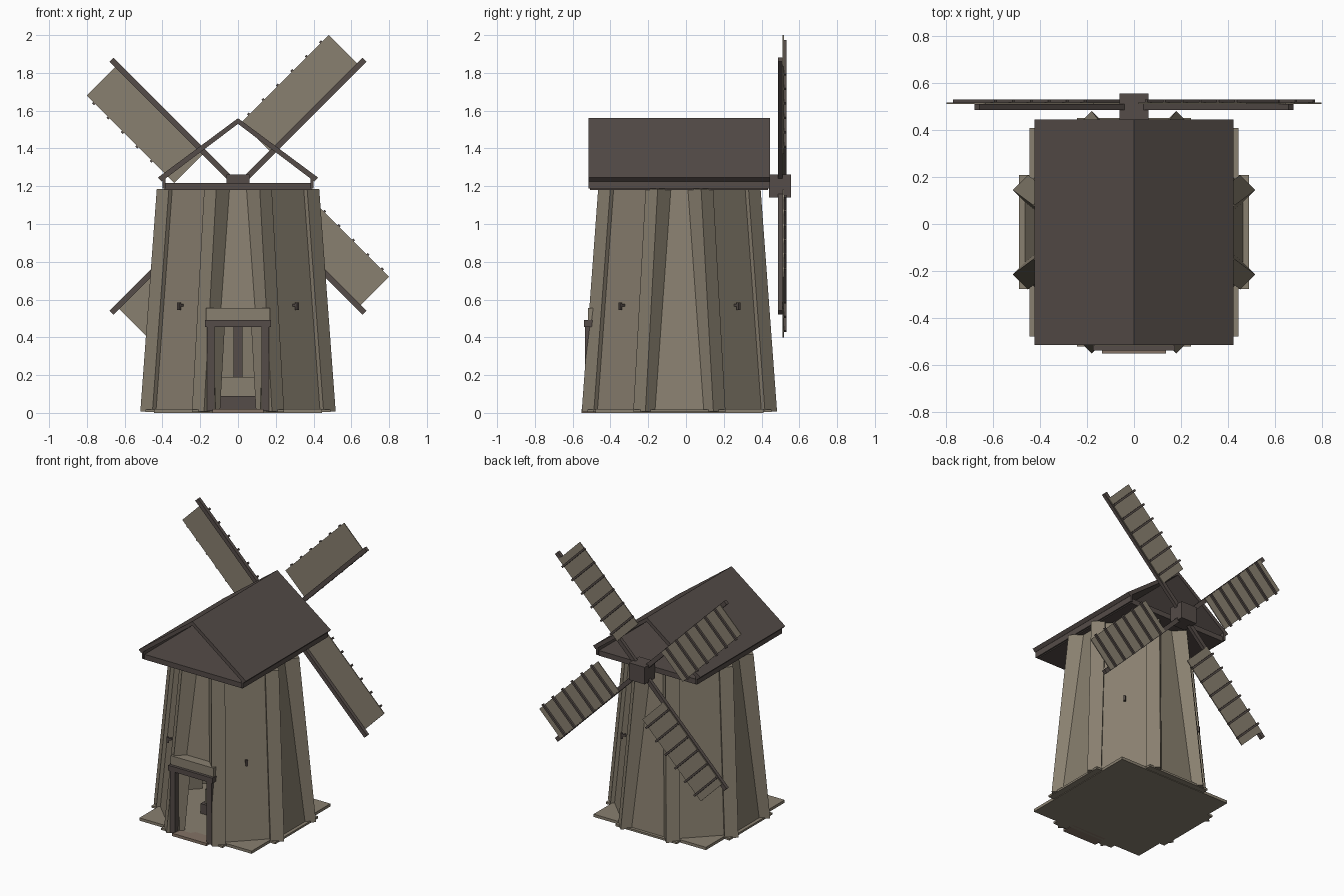
import bpy, bmesh, math
from mathutils import Matrix, Vector

cube = bpy.data.objects.get("Cube")
if cube:
    bpy.data.objects.remove(cube, do_unlink=True)


def material(name, rgb):
    m = bpy.data.materials.new(name)
    m.use_nodes = True
    m.diffuse_color = (*rgb, 1)
    m.node_tree.nodes["Principled BSDF"].inputs["Base Color"].default_value = (*rgb, 1)
    return m


PLASTER = material("khaki boards", (0.25, 0.215, 0.16))
TIMBER = material("dark brown timber", (0.09, 0.072, 0.065))
STEP = material("pinkish wood", (0.23, 0.17, 0.13))

CY = -0.035          # tower centre in y
TOP = 1.185          # tower height
HUB = Vector((0, 0.5, 1.2))


def finish(name, bm, mat, matrix=Matrix()):
    bmesh.ops.transform(bm, matrix=matrix, verts=bm.verts)
    bmesh.ops.recalc_face_normals(bm, faces=bm.faces)
    me = bpy.data.meshes.new(name)
    bm.to_mesh(me)
    bm.free()
    me.materials.append(mat)
    ob = bpy.data.objects.new(name, me)
    bpy.context.collection.objects.link(ob)
    return ob


def box(name, x, y, z, mat, matrix=Matrix()):
    """Box from (low, high) ranges on each axis."""
    bm = bmesh.new()
    bmesh.ops.create_cube(bm, size=1)
    for v in bm.verts:
        v.co = [(r[0] + r[1]) / 2 + c * (r[1] - r[0]) for c, r in zip(v.co, (x, y, z))]
    return finish(name, bm, mat, matrix)


def loft(name, lower, upper, mat, matrix=Matrix()):
    """Solid between two loops with equal point counts."""
    bm = bmesh.new()
    a = [bm.verts.new(p) for p in lower]
    b = [bm.verts.new(p) for p in upper]
    bm.faces.new(a)
    bm.faces.new(b)
    for i in range(len(a)):
        j = (i + 1) % len(a)
        bm.faces.new((a[i], a[j], b[j], b[i]))
    return finish(name, bm, mat, matrix)


def turned(angle):
    return Matrix.Translation((0, CY, 0)) @ Matrix.Rotation(angle, 4, "Z")


# Tower walls: tapered octagon of thin panels
def apothem(z):
    return 0.467 - 0.107 * z / TOP


def half_side(z):
    return apothem(z) * math.tan(math.pi / 8)


def wall(name, angle, z0, z1, low, high):
    def loop(z, span):
        r = apothem(z)
        return [(r, span[0], z), (r, span[1], z), (r - 0.02, span[1], z), (r - 0.02, span[0], z)]
    loft(name, loop(z0, low), loop(z1, high), PLASTER, turned(angle))


FRONT = 6
DOOR_TOP, DOOR_HALF = 0.47, 0.12
for i in range(8):
    angle = i * math.pi / 4
    b, m, t = half_side(0.01), half_side(DOOR_TOP), half_side(TOP)
    if i == FRONT:
        wall("front_wall_upper", angle, DOOR_TOP, TOP, (-m, m), (-t, t))
        wall("front_wall_left", angle, 0.01, DOOR_TOP, (DOOR_HALF, b), (DOOR_HALF, m))
        wall("front_wall_right", angle, 0.01, DOOR_TOP, (-b, -DOOR_HALF), (-m, -DOOR_HALF))
    else:
        wall(f"wall_{i}", angle, 0.01, TOP, (-b, b), (-t, t))


# Corner posts leaning inwards, two per side
def post_loop(x, y, z, s):
    a, c = 0.085, 0.064
    pts = [(x, y), (x - a, y - a), (x - a - c, y - a + c), (x - c, y + c)]
    return [(px, py * s, z) for px, py in pts]


for i in range(4):
    for s in (-1, 1):
        loft(f"corner_post_{i}_{'a' if s < 0 else 'b'}",
             post_loop(0.517, 0.18, 0.008, s), post_loop(0.43, 0.115, TOP, s),
             PLASTER, turned(i * math.pi / 2))

# Base boards
box("base_slab", (-0.445, 0.445), (CY - 0.445, CY + 0.445), (0, 0.02), PLASTER)
box("base_board_wide", (-0.49, 0.49), (CY - 0.243, CY + 0.243), (0.004, 0.018), PLASTER)
box("base_board_deep", (-0.243, 0.243), (CY - 0.487, CY + 0.487), (0.004, 0.018), PLASTER)

# Small hooks on the diagonal walls
for i in range(4):
    place = turned(math.pi / 4 + i * math.pi / 2)
    r = apothem(0.57)
    box(f"hook_bar_{i}", (r - 0.01, r + 0.035), (-0.007, 0.007), (0.562, 0.576), TIMBER, place)
    box(f"hook_tip_{i}", (r + 0.02, r + 0.035), (-0.007, 0.007), (0.545, 0.585), TIMBER, place)

# Doorway
for s, side in ((-1, "right"), (1, "left")):
    box(f"door_post_{side}", sorted((s * 0.125, s * 0.165)), (-0.535, -0.495), (0.01, 0.46), TIMBER)
box("door_lintel", (-0.175, 0.175), (-0.54, -0.44), (0.455, 0.492), TIMBER)
box("door_canopy", (-0.17, 0.17), (-0.52, -0.43), (0.492, 0.555), PLASTER)
box("door_step", (-0.136, 0.136), (-0.552, -0.45), (0, 0.02), STEP)

# Mill works inside
box("mill_base", (-0.16, 0.16), (CY - 0.16, CY + 0.16), (0.02, 0.09), TIMBER)
box("mill_stone", (-0.14, 0.14), (CY - 0.14, CY + 0.14), (0.09, 0.19), PLASTER)
box("mill_shaft", (-0.025, 0.025), (CY - 0.025, CY + 0.025), (0.19, TOP), TIMBER)

# Roof: open gable of two slabs on a floor
Y0, Y1 = -0.517, 0.445
profile = [(0, 1.56), (0.425, 1.245), (0.405, 1.225), (0, 1.53)]
for s, side in ((-1, "right"), (1, "left")):
    loft(f"roof_slope_{side}", [(s * x, Y0, z) for x, z in profile],
         [(s * x, Y1, z) for x, z in profile], TIMBER)
    box(f"eave_board_{side}", sorted((s * 0.385, s * 0.4)), (Y0, Y1), (1.187, 1.245), TIMBER)
box("roof_floor", (-0.39, 0.39), (Y0 + 0.01, Y1 - 0.01), (1.18, 1.217), TIMBER)

# Sails
box("hub", (-0.062, 0.062), (0.44, 0.556), (1.14, 1.262), TIMBER)
for i in range(4):
    # local x runs along the arm, local z across the sail
    place = Matrix.Translation(HUB) @ Matrix.Rotation(-math.pi / 4 - i * math.pi / 2, 4, "Y")
    box(f"sail_arm_{i}", (0.03, 0.947), (-0.013, 0.012), (-0.015, 0.015), TIMBER, place)
    box(f"sail_board_{i}", (0.25, 0.905), (0.012, 0.018), (-0.01, 0.226), PLASTER, place)
    for k in range(6):
        u = 0.31 + k * 0.108
        box(f"sail_batten_{i}_{k}", (u - 0.007, u + 0.007), (0.018, 0.032), (-0.015, 0.236),
            TIMBER, place)
